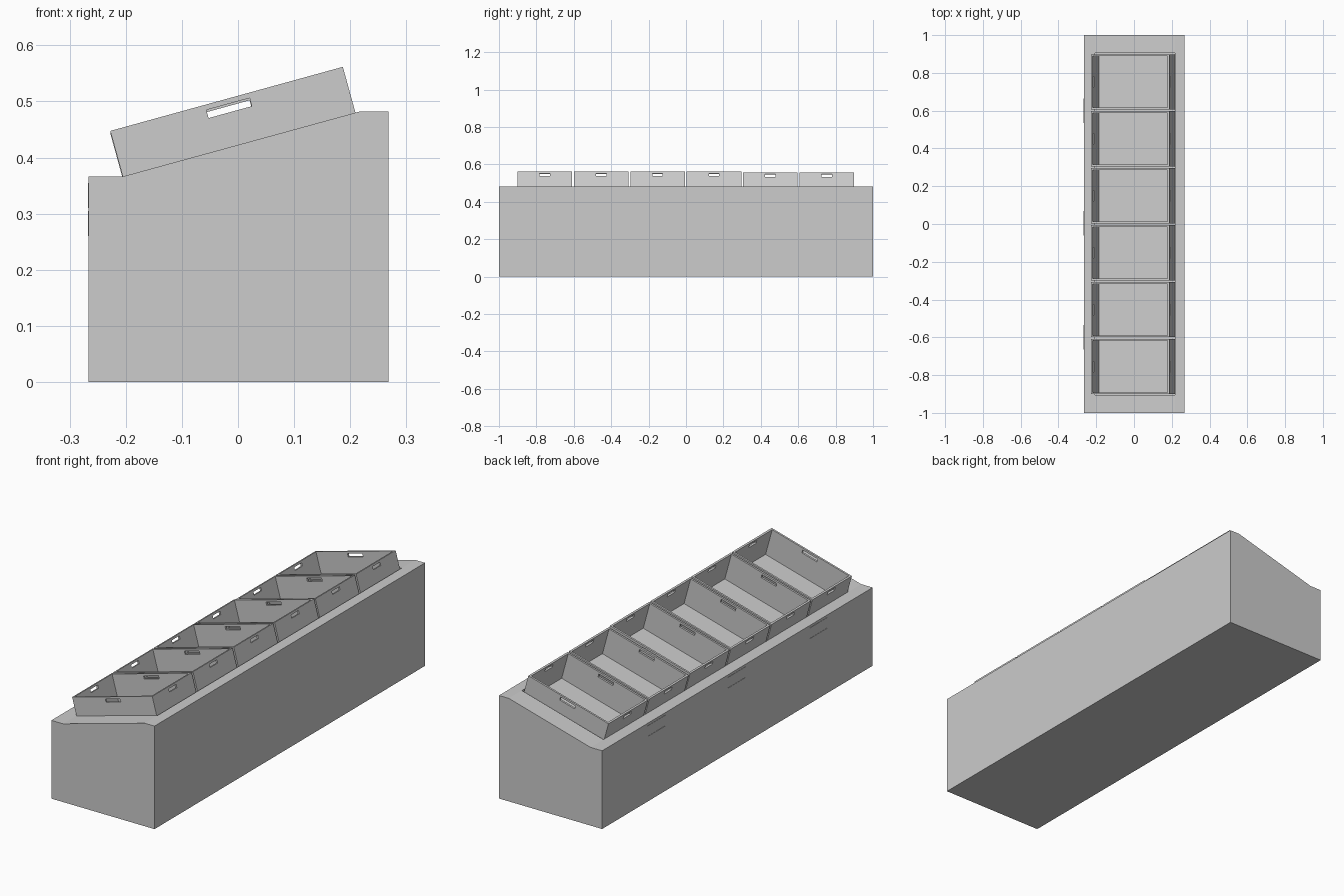
import bpy, bmesh, math
from mathutils import Matrix, Vector

cube = bpy.data.objects.get("Cube")
if cube:
    bpy.data.objects.remove(cube, do_unlink=True)

grey = bpy.data.materials.new("mid grey")
grey.use_nodes = True
colour = (0.604, 0.604, 0.604, 1)
grey.diffuse_color = colour
grey.node_tree.nodes["Principled BSDF"].inputs["Base Color"].default_value = colour


def make_object(name, bm):
    bmesh.ops.recalc_face_normals(bm, faces=bm.faces)
    mesh = bpy.data.meshes.new(name)
    bm.to_mesh(mesh)
    bm.free()
    mesh.materials.append(grey)
    obj = bpy.data.objects.new(name, mesh)
    bpy.context.collection.objects.link(obj)
    return obj


def box(name, size, centre):
    bm = bmesh.new()
    bmesh.ops.create_cube(bm, size=1)
    bmesh.ops.scale(bm, vec=size, verts=bm.verts)
    bmesh.ops.translate(bm, vec=centre, verts=bm.verts)
    return make_object(name, bm)


def prism(name, profile, half_depth):
    """Extrude an x-z profile along y."""
    bm = bmesh.new()
    face = bm.faces.new([bm.verts.new((x, -half_depth, z)) for x, z in profile])
    extruded = bmesh.ops.extrude_face_region(bm, geom=[face])["geom"]
    bmesh.ops.translate(bm, vec=(0, 2 * half_depth, 0),
                        verts=[v for v in extruded if isinstance(v, bmesh.types.BMVert)])
    return make_object(name, bm)


def cut(target, cutters):
    bpy.context.view_layer.objects.active = target
    for cutter in cutters:
        cutter.hide_render = True
        mod = target.modifiers.new("cut", "BOOLEAN")
        mod.operation = "DIFFERENCE"
        mod.solver = "EXACT"
        mod.object = cutter
        bpy.ops.object.modifier_apply(modifier=mod.name)
        bpy.data.objects.remove(cutter, do_unlink=True)


# Display stand with a sloping top and a sunken bay for the crates
low, high = Vector((-0.206, 0.366)), Vector((0.217, 0.482))
stand = prism("display_stand", [(-0.266, 0), (0.268, 0), (0.268, high.y), high,
                                low, (-0.266, low.y)], 1)
sink = Vector((0, 0.058))
cut(stand, [prism("bay_cutter", [low - sink, high - sink, high + sink, low + sink], 0.904)])

# Open crate: deep hollow box, partly below the slope, with a slot in each wall
length, width, wall = 0.43, 0.292, 0.009
rim, bottom = 0.0845, -0.054
depth, middle = rim - bottom, (rim + bottom) / 2
slot_z, slot_height = 0.0675, 0.015
crate = box("crate_1", (length, width, depth), (0, 0, middle))
cut(crate, [
    box("hollow_cutter", (length - 2 * wall, width - 2 * wall, depth), (0, 0, middle + wall)),
    box("front_slot_cutter", (0.08, 1, slot_height), (0, 0, slot_z)),
    box("side_slot_cutter", (1, 0.055, slot_height), (0, 0, slot_z)),
])

# Row of six crates along the slope, the rear two slightly lower
tilt = Matrix.Rotation(-math.radians(15.4), 4, "Y")
for i in range(6):
    obj = crate
    if i:
        obj = crate.copy()
        obj.name = f"crate_{i + 1}"
        bpy.context.collection.objects.link(obj)
    drop = 0.004 if i > 3 else 0
    place = Vector((0.002, -0.755 + 0.3015 * i, 0.423 - drop))
    obj.matrix_world = Matrix.Translation(place) @ tilt

# Thin label plates on the low side, two stacked at each of three places
for i, y in enumerate((-0.6, 0.005, 0.6)):
    for part, z in (("lower", 0.2825), ("upper", 0.3325)):
        box(f"{part}_label_{i + 1}", (0.003, 0.13, 0.045), (-0.266, y, z))
